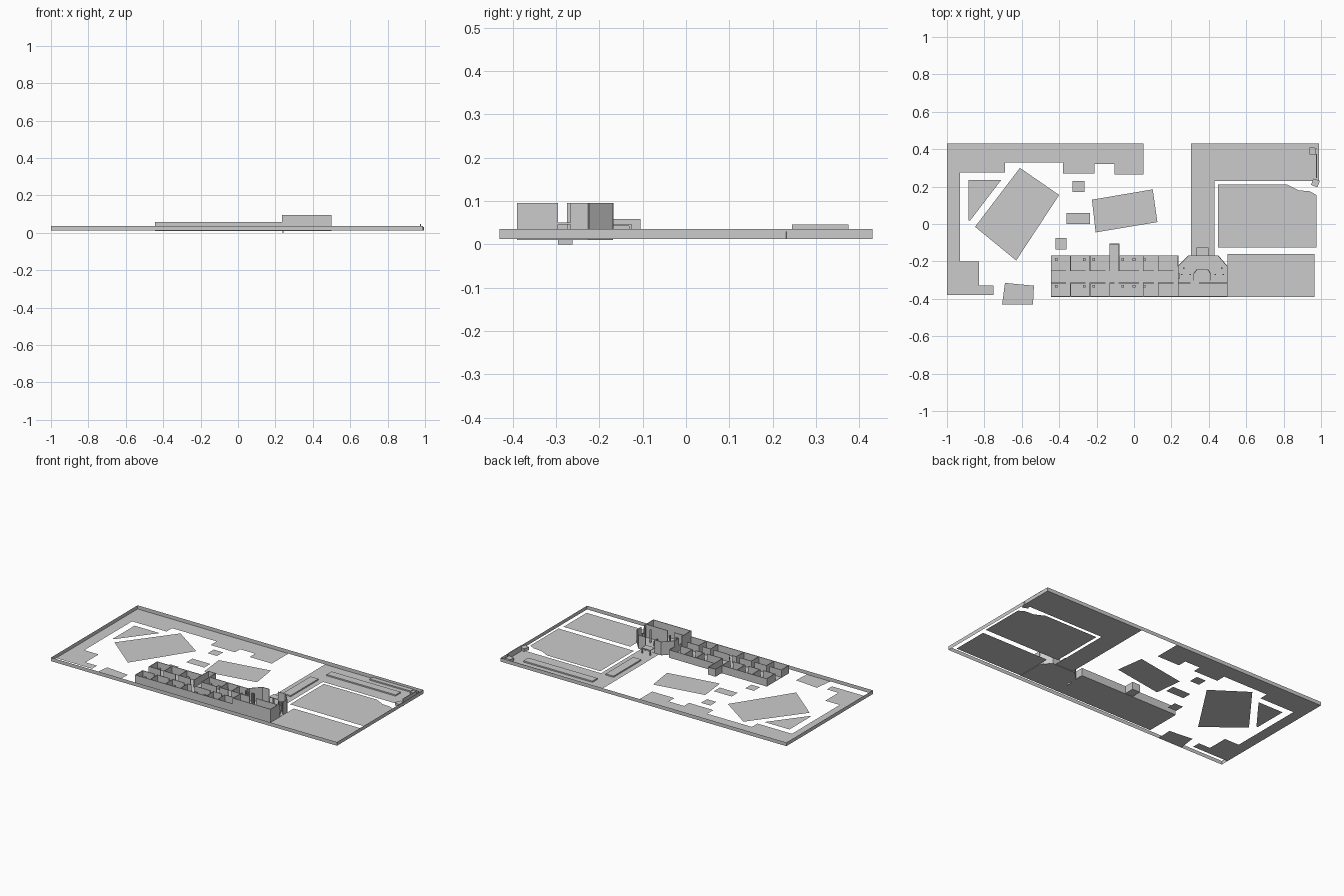
import bpy, math
from mathutils import Vector

if "Cube" in bpy.data.objects:
    bpy.data.objects.remove(bpy.data.objects["Cube"])

G = 0.012          # ground level
LOW, TALL = 0.059, 0.095
T = 0.004          # building wall thickness


def mesh(name, verts, faces):
    me = bpy.data.meshes.new(name)
    me.from_pydata(verts, [], faces)
    ob = bpy.data.objects.new(name, me)
    bpy.context.collection.objects.link(ob)
    return ob


def patch(name, pts, z=G):
    return mesh(name, [(x, y, z) for x, y in pts], [range(len(pts))])


def rect(x0, x1, y0, y1):
    return [(x0, y0), (x1, y0), (x1, y1), (x0, y1)]


def prism(name, pts, z0, z1):
    n = len(pts)
    v = [(x, y, z) for z in (z0, z1) for x, y in pts]
    f = [list(range(n))[::-1], list(range(n, 2 * n))]
    f += [(i, (i + 1) % n, n + (i + 1) % n, n + i) for i in range(n)]
    return mesh(name, v, f)


def box(name, x0, x1, y0, y1, z0, z1):
    return prism(name, rect(x0, x1, y0, y1), z0, z1)


def wall(name, pts, z1, z0=G, t=T):
    """Upright walls following an open path."""
    for a, b in zip(pts, pts[1:]):
        a, b = Vector(a), Vector(b)
        d = (b - a).normalized() * t / 2
        n = Vector((-d.y, d.x))
        a, b = a - d, b + d
        prism(name, [tuple(p) for p in (a - n, b - n, b + n, a + n)], z0, z1)


# Lawns and paving
patch("left_border_lawn", [
    (-1, .43), (-1, -.38), (-.75, -.38), (-.75, -.33), (-.83, -.33), (-.83, -.2),
    (-.93, -.2), (-.93, .275), (-.69, .275), (-.69, .33), (-.38, .33), (-.38, .27),
    (-.21, .27), (-.21, .32), (-.105, .32), (-.105, .265), (.05, .265), (.05, .43)])
patch("corner_lawn", [(-.885, .235), (-.885, .02), (-.875, .02), (-.71, .235)])
patch("large_court", [(-.61, .3), (-.85, -.015), (-.63, -.195), (-.4, .155)])
patch("middle_court", [(-.225, .13), (-.205, -.045), (.125, .01), (.1, .185)])
patch("front_pad", [(-.69, -.315), (-.705, -.43), (-.54, -.43), (-.535, -.33)])
for r in ((-.33, -.265, .17, .23), (-.36, -.235, 0, .06), (-.42, -.36, -.135, -.075)):
    patch("small_pad", rect(*r))
patch("entrance_paving", [(.305, .43), (.305, -.17), (.43, -.17), (.43, .23), (.99, .23), (.99, .43)])
patch("right_field", [(.45, .21), (.45, -.125), (.975, -.125), (.975, .155),
                      (.94, .175), (.88, .18), (.82, .21)])
patch("front_field", rect(.5, .965, -.39, -.16))

# Perimeter wall
c = rect(-1, .99, -.43, .43)
mesh("perimeter_wall", [(x, y, z) for z in (G, .035) for x, y in c],
     [(i, (i + 1) % 4, 4 + (i + 1) % 4, 4 + i) for i in range(4)])

# Planters
for r in ((.4, .88, .31, .36), (.34, .395, -.04, .235), (.635, .92, .402, .43)):
    box("planter", *r, G, .02)

# Gate posts and sign
for cx, cy, a in ((.955, .39, 40), (.97, .22, 25)):
    p = [(cx + .026 * math.cos(math.radians(a + 90 * k)),
          cy + .026 * math.sin(math.radians(a + 90 * k))) for k in range(4)]
    prism("gate_post", p, G, .03)
box("gate_panel", .974, .979, .245, .375, G, .046)

# Building floor
box("wing_floor", -.445, .235, -.39, -.168, .010, G + .001)
prism("hall_floor", [(.235, -.39), (.5, -.39), (.5, -.225), (.45, -.168), (.29, -.168), (.235, -.225)],
      .010, G + .001)

# Low wing: outer walls, and corridor walls broken at the doors
wall("wing_back_wall", [(-.443, -.25), (-.443, -.17), (-.13, -.17)], LOW)
wall("wing_back_wall", [(-.08, -.17), (.235, -.17), (.235, -.225)], LOW)
wall("wing_front_wall", [(-.443, -.315), (-.443, -.388), (.235, -.388)], LOW)
rooms = (-.443, -.34, -.235, -.13, -.08, .05, .13, .235)
for x0, x1 in zip(rooms, rooms[1:]):
    if x0 != -.13:
        wall("rear_corridor_wall", [(x0, -.25), (x1 - .025, -.25)], LOW)
    wall("front_corridor_wall", [(x0, -.315), (x1 - .025, -.315)], LOW)
for x in rooms[1:-1]:
    wall("rear_partition", [(x, -.25), (x, -.17)], LOW)
    if x != -.08:
        wall("front_partition", [(x, -.315), (x, -.388)], LOW)
wall("rear_porch", [(-.13, -.17), (-.13, -.107), (-.08, -.107), (-.08, -.17)], LOW)
patch("porch_floor", rect(-.13, -.08, -.17, -.107))

# Room furniture
for x in (-.415, -.265, -.215, -.06, 0, .055):
    for y in (-.19, -.333):
        box("room_desk", x - .007, x + .007, y - .007, y + .007, G, .03)

# Tall entrance hall
wall("hall_front_room", [(.237, -.297), (.237, -.388), (.498, -.388), (.498, -.297)], TALL)
wall("hall_room_wall", [(.237, -.315), (.30, -.315)], TALL)
wall("hall_room_wall", [(.35, -.315), (.498, -.315)], TALL)
wall("hall_left_wall", [(.237, -.264), (.237, -.225), (.29, -.17), (.335, -.17)], TALL)
wall("hall_right_wall", [(.498, -.264), (.498, -.225), (.45, -.17), (.4, -.17)], TALL)
for x in (.237, .498):
    box("door_lintel", x - .002, x + .002, -.297, -.262, .046, .05)
box("hall_door", .239, .242, -.295, -.262, 0, .048)
for x in (.255, .30, .435, .478):
    box("hall_column", x - .004, x + .004, -.274, -.266, G, TALL)
for x in (.265, .47):
    box("hall_post", x - .004, x + .004, -.24, -.232, G, .075)

# Reception desk
wall("reception_desk", [(.32, -.3), (.32, -.265), (.335, -.245), (.395, -.245), (.41, -.265), (.41, -.3)], .03)

# Entrance canopy on posts
box("entrance_canopy", .335, .397, -.17, -.125, .042, .046)
for x in (.338, .394):
    box("canopy_post", x - .003, x + .003, -.131, -.125, G, .042)
